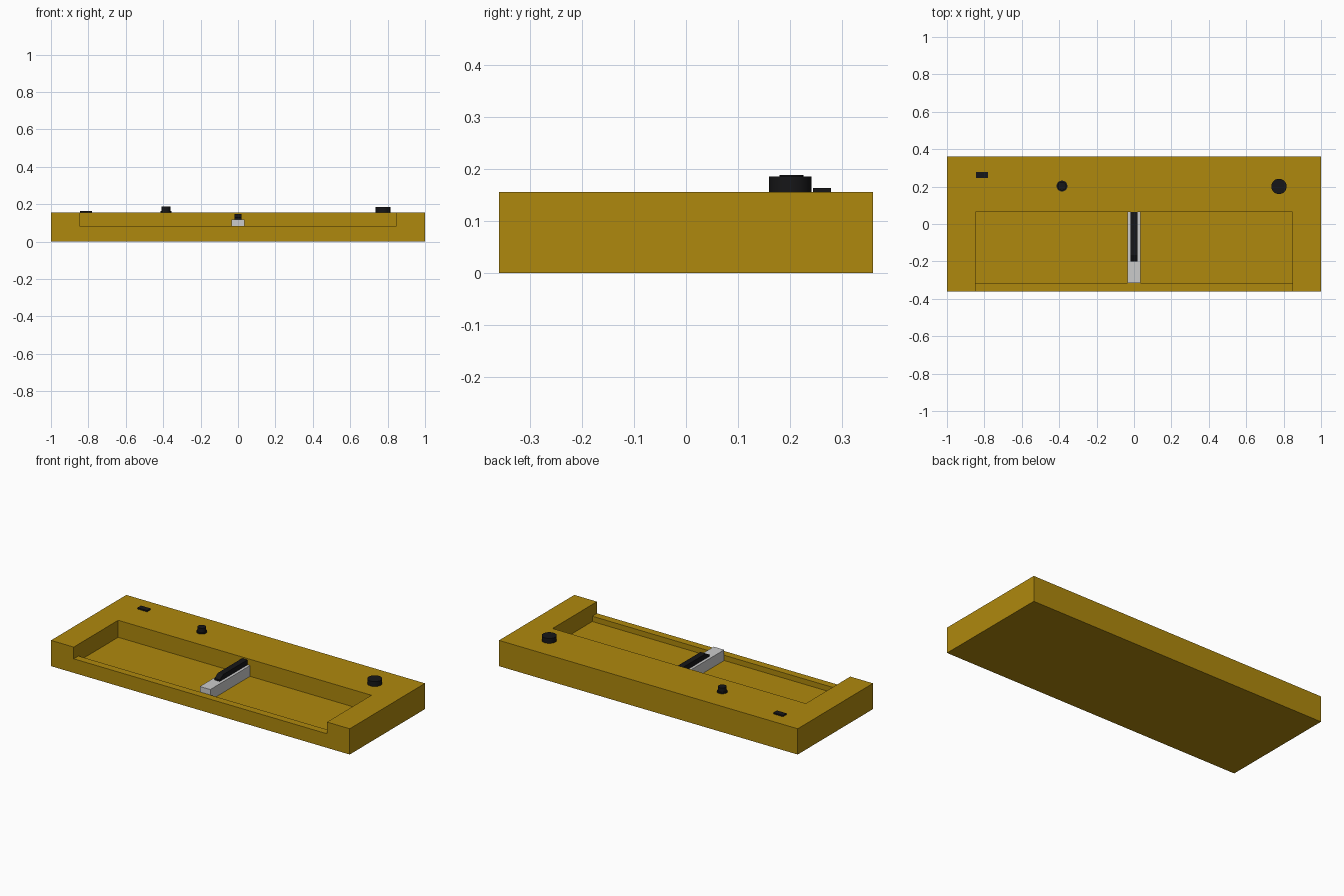
import bpy
import bmesh
from math import radians

if "Cube" in bpy.data.objects:
    bpy.data.objects.remove(bpy.data.objects["Cube"])


def material(name, colour):
    m = bpy.data.materials.new(name)
    m.diffuse_color = colour
    m.use_nodes = True
    m.node_tree.nodes["Principled BSDF"].inputs["Base Color"].default_value = m.diffuse_color
    return m


GOLD = material("gold", (0.43, 0.25, 0.004, 1))
BLACK = material("black", (0.008, 0.008, 0.009, 1))


def finish(name, bm, mat):
    bmesh.ops.recalc_face_normals(bm, faces=bm.faces)
    me = bpy.data.meshes.new(name)
    bm.to_mesh(me)
    bm.free()
    ob = bpy.data.objects.new(name, me)
    bpy.context.collection.objects.link(ob)
    if mat:
        me.materials.append(mat)
    return ob


def box(name, x, y, z, mat=None):
    bm = bmesh.new()
    bmesh.ops.create_cube(bm, size=1)
    for v in bm.verts:
        for i, (lo, hi) in enumerate((x, y, z)):
            v.co[i] = hi if v.co[i] > 0 else lo
    return finish(name, bm, mat)


def disc(name, x, y, radius, z0, z1, mat):
    bpy.ops.mesh.primitive_cylinder_add(vertices=32, radius=radius, depth=z1 - z0,
                                        location=(x, y, (z0 + z1) / 2))
    ob = bpy.context.object
    ob.name = name
    ob.data.materials.append(mat)
    bpy.ops.object.shade_smooth_by_angle(angle=radians(30))
    return ob


def cut(target, cutter):
    mod = target.modifiers.new("cut", 'BOOLEAN')
    mod.object = cutter
    mod.solver = 'EXACT'
    bpy.context.view_layer.objects.active = target
    bpy.ops.object.modifier_apply(modifier=mod.name)
    bpy.data.objects.remove(cutter)


TOP, FLOOR, LIP = 0.156, 0.053, 0.085
BACK, FRONT = 0.065, -0.315

# case with a sunken tray and a lowered front lip
case = box("case", (-1, 1), (-0.36, 0.36), (0, TOP), GOLD)
cut(case, box("tray_cutter", (-0.848, 0.848), (FRONT, BACK), (FLOOR, 0.3)))
cut(case, box("lip_cutter", (-0.848, 0.848), (-0.5, FRONT + 0.01), (LIP, 0.3)))

# grey bar across the tray
box("cross_bar", (-0.035, 0.035), (FRONT, BACK), (FLOOR, 0.118))

# black raised rib with a chamfered front end
profile = [(-0.2, 0.118), (BACK, 0.118), (BACK, 0.148), (-0.165, 0.148), (-0.2, 0.128)]
bm = bmesh.new()
face = bm.faces.new([bm.verts.new((-0.018, y, z)) for y, z in profile])
side = bmesh.ops.extrude_face_region(bm, geom=[face])["geom"]
bmesh.ops.translate(bm, vec=(0.036, 0, 0),
                    verts=[g for g in side if isinstance(g, bmesh.types.BMVert)])
# the extrude keeps the source face, so the solid stays closed
finish("rib", bm, BLACK)

# controls on the back deck
disc("dial", 0.775, 0.201, 0.041, TOP, 0.186, BLACK)
disc("button_base", -0.385, 0.203, 0.029, TOP, 0.163, BLACK)
disc("button_cap", -0.385, 0.203, 0.023, 0.163, 0.189, BLACK)
box("switch", (-0.845, -0.78), (0.245, 0.279), (TOP, 0.164), BLACK)
